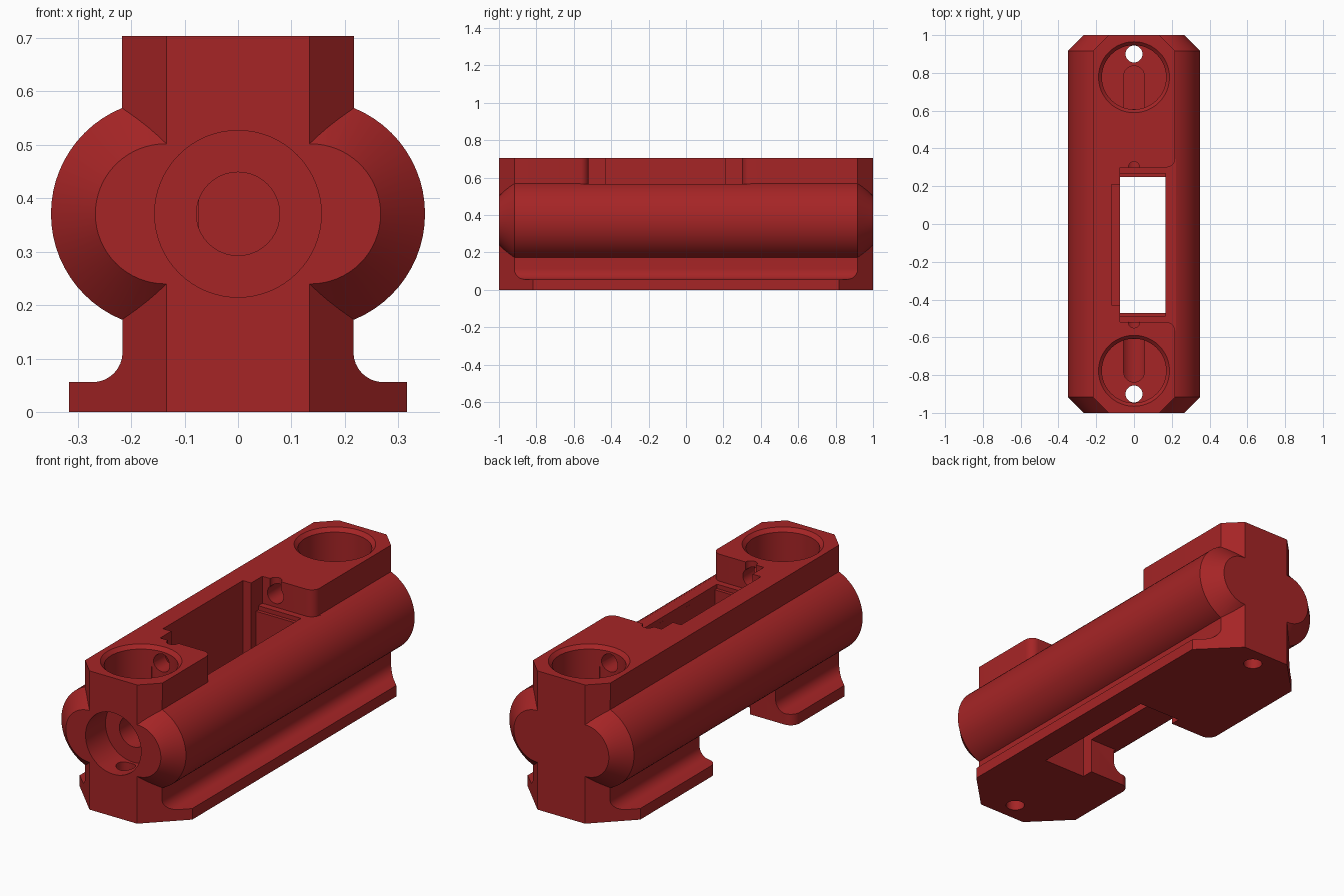
import bpy, bmesh, math
from mathutils import Vector

if "Cube" in bpy.data.objects:
    bpy.data.objects.remove(bpy.data.objects["Cube"])

red = bpy.data.materials.new("red")
red.diffuse_color = (0.38, 0.018, 0.019, 1)
red.use_nodes = True
red.node_tree.nodes["Principled BSDF"].inputs["Base Color"].default_value = red.diffuse_color


def loft(name, sections):
    """Solid through a list of matching closed 3D sections."""
    bm = bmesh.new()
    rings = [[bm.verts.new(p) for p in s] for s in sections]
    for a, b in zip(rings, rings[1:]):
        for i in range(len(a)):
            j = (i + 1) % len(a)
            bm.faces.new((a[i], a[j], b[j], b[i]))
    bm.faces.new(rings[0])
    bm.faces.new(rings[-1])
    bmesh.ops.recalc_face_normals(bm, faces=bm.faces[:])
    me = bpy.data.meshes.new(name)
    bm.to_mesh(me)
    bm.free()
    ob = bpy.data.objects.new(name, me)
    bpy.context.collection.objects.link(ob)
    me.materials.append(red)
    return ob


def along_y(pts, y):
    return [(x, y, z) for x, z in pts]


def along_z(pts, z):
    return [(x, y, z) for x, y in pts]


def arc(cx, cy, r, a0, a1, n=8):
    return [(cx + r * math.cos(math.radians(a0 + (a1 - a0) * i / n)),
             cy + r * math.sin(math.radians(a0 + (a1 - a0) * i / n))) for i in range(n + 1)]


def circle(cx, cy, r, n=48):
    return arc(cx, cy, r, 0, 360, n)[:-1]


def rect(x0, x1, y0, y1):
    return [(x0, y0), (x1, y0), (x1, y1), (x0, y1)]


def prism_z(name, pts, z0, z1):
    return loft(name, [along_z(pts, z0), along_z(pts, z1)])


def prism_y(name, pts, y0, y1):
    return loft(name, [along_y(pts, y0), along_y(pts, y1)])


def boolean(target, tool, op='DIFFERENCE'):
    mod = target.modifiers.new(op.lower(), 'BOOLEAN')
    mod.operation, mod.object, mod.solver = op, tool, 'EXACT'
    bpy.context.view_layer.objects.active = target
    bpy.ops.object.modifier_apply(modifier=mod.name)
    bpy.data.objects.remove(tool)


# Main block: flanged profile with filleted foot, clipped to a chamfered plan
half = [(0.316, 0), (0.316, 0.056)] + arc(0.272, 0.112, 0.056, 270, 180) + [(0.217, 0.704)]
profile = half + [(-x, z) for x, z in reversed(half)]
body = prism_y("housing", profile, -1, 1)
quarter = [(0.4, 0.734), (0.134, 1.0)]
plan = quarter + [(-x, y) for x, y in reversed(quarter)]
plan += [(-x, -y) for x, y in plan]
boolean(body, prism_z("plan_clip", plan, -0.1, 0.8), 'INTERSECT')


# Rounded side barrels with chamfered ends
def stadium(r):
    return arc(0.136, 0.371, r, -90, 90, 32) + arc(-0.136, 0.371, r, 90, 270, 32)


barrel = loft("barrel", [along_y(stadium(r), y) for r, y in
                         ((0.131, -1), (0.214, -0.917), (0.214, 0.917), (0.131, 1))])
boolean(body, barrel, 'UNION')

# Side notch in the top rail, with rounded block corners
end = arc(0.172, 0.345, 0.045, -90, 0)
notch = [(-0.073, -0.52)]
notch += [(x, -y - 0.22) for x, y in end] + [(0.4, -0.565), (0.4, 0.345)]
notch += list(reversed(end)) + [(-0.073, 0.30)]
boolean(body, prism_z("notch_cut", notch, 0.567, 0.9))

# Central window, its shallow ledge and the recess in the closed wall
boolean(body, prism_z("window_cut", rect(-0.073, 0.167, -0.47, 0.25), -0.1, 0.9))
boolean(body, prism_z("ledge_cut", rect(-0.0731, 0.1671, -0.487, 0.267), 0.545, 0.9))
boolean(body, prism_z("recess_cut", rect(-0.12, 0.0, -0.43, 0.21), 0.25, 0.9))

# Opening through the foot on one side, with rounded flange corners
r = 0.05
gap = [(0.0, -0.41), (-0.266, -0.41)] + arc(-0.266, -0.41 - r, r, 90, 180)
gap += [(-0.45, -0.41 - r), (-0.45, 0.20 + r)]
gap += arc(-0.266, 0.20 + r, r, 180, 270) + [(0.0, 0.20)]
boolean(body, prism_z("foot_gap_cut", gap, -0.1, 0.18))

# Wells, screw holes, wire slots and cross holes at both ends
for s in (-1, 1):
    c = s * 0.777
    well = loft("well_cut", [along_z(circle(0, c, q), z) for q, z in
                             ((0.17, 0.532), (0.17, 0.686), (0.188, 0.704), (0.188, 0.8))])
    boolean(body, well)
    boolean(body, prism_z("screw_cut", circle(0, s * 0.9, 0.045, 32), -0.1, 0.9))
    slot = [(x, s * y) for x, y in
            [(0.055, 0.61)] + arc(0, 0.782, 0.055, 0, 180, 16) + [(-0.055, 0.61)]]
    boolean(body, prism_z("slot_cut", slot, 0.42, 0.6))
    inner = 0.28 if s > 0 else -0.50
    boolean(body, prism_y("cross_cut", circle(0, 0.63, 0.045, 32), inner, s * 0.68))
    face = 0.30 if s > 0 else -0.52
    boolean(body, prism_z("groove_cut", circle(0, face, 0.03, 24), 0.63, 0.9))

# Front counterbore and the axial passage to the window
boolean(body, prism_y("bore_cut", circle(0, 0.371, 0.156, 64), -1.1, -0.84))
boolean(body, prism_y("passage_cut", circle(0, 0.371, 0.078, 40), -0.9, -0.4))

# Smooth curved faces, keep edges crisp
bpy.ops.object.select_all(action='DESELECT')
body.select_set(True)
bpy.context.view_layer.objects.active = body
bpy.ops.object.shade_smooth_by_angle(angle=math.radians(25))
